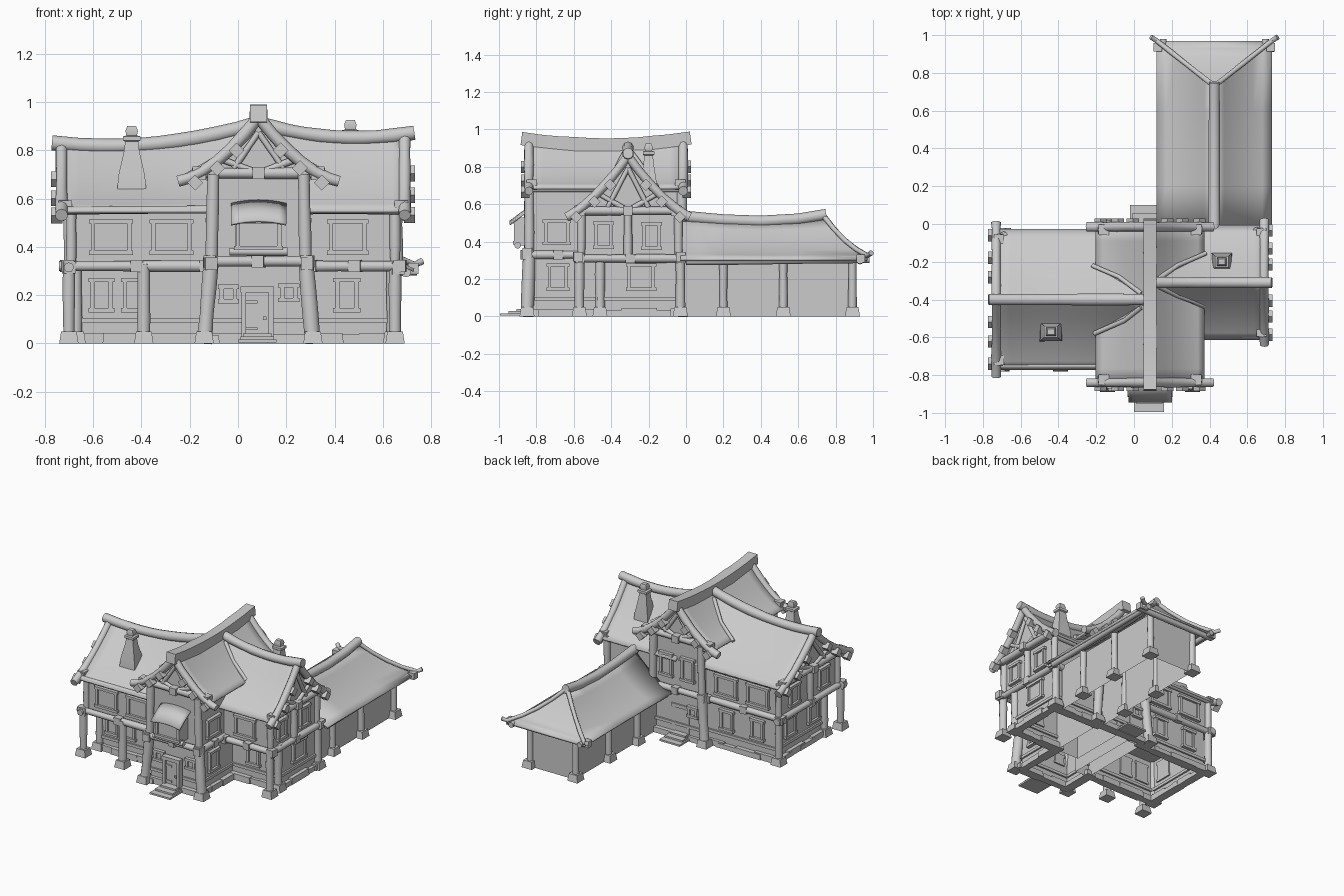
import bpy, bmesh, math, random
from mathutils import Vector, Matrix

random.seed(4)
if "Cube" in bpy.data.objects:
    bpy.data.objects.remove(bpy.data.objects["Cube"])

clay = bpy.data.materials.new("warm_grey")
clay.use_nodes = True
COLOUR = (0.6, 0.6, 0.6, 1)
clay.diffuse_color = COLOUR
clay.node_tree.nodes["Principled BSDF"].inputs["Base Color"].default_value = COLOUR


def finish(name, bm, smooth=True):
    bmesh.ops.recalc_face_normals(bm, faces=bm.faces)
    mesh = bpy.data.meshes.new(name)
    bm.to_mesh(mesh)
    bm.free()
    mesh.materials.append(clay)
    ob = bpy.data.objects.new(name, mesh)
    bpy.context.scene.collection.objects.link(ob)
    if smooth:
        bpy.ops.object.select_all(action="DESELECT")
        ob.select_set(True)
        bpy.context.view_layer.objects.active = ob
        bpy.ops.object.shade_smooth_by_angle(angle=math.radians(40))
    return ob


def loft(name, rings, closed=True):
    bm = bmesh.new()
    vs = [[bm.verts.new(p) for p in r] for r in rings]
    n = len(vs[0])
    for a, b in zip(vs, vs[1:]):
        for i in range(n if closed else n - 1):
            j = (i + 1) % n
            bm.faces.new((a[i], a[j], b[j], b[i]))
    if closed:
        bm.faces.new(vs[0])
        bm.faces.new(vs[-1])
    return finish(name, bm)


def beam(name, pts, r, sides=10, jitter=0.1):
    """Rough timber swept along a path."""
    pts = [Vector(p) for p in pts]
    if len(pts) == 2:
        pts = [pts[0].lerp(pts[1], t / 3) for t in range(4)]
    rings = []
    for i, p in enumerate(pts):
        d = (pts[min(i + 1, len(pts) - 1)] - pts[max(i - 1, 0)]).normalized()
        ref = Vector((0, 0, 1)) if abs(d.z) < 0.9 else Vector((0, 1, 0))
        a = d.cross(ref).normalized()
        b = a.cross(d)
        rr = r * random.uniform(1 - jitter, 1 + jitter)
        rings.append([p + rr * (a * math.cos(t) + b * math.sin(t)) for t in
                      [math.tau * (k + 0.5) / sides for k in range(sides)]])
    return loft(name, rings)


def box(name, lo, hi, taper=1.0, rot=None, open_bottom=False):
    lo, hi = Vector(lo), Vector(hi)
    size = hi - lo
    bm = bmesh.new()
    bmesh.ops.create_cube(bm, size=1)
    for v in bm.verts:
        k = taper if v.co.z > 0 else 1
        v.co = Vector((v.co.x * k * size.x, v.co.y * k * size.y, v.co.z * size.z))
        if rot:
            v.co = rot @ v.co
        v.co += (lo + hi) / 2
    if open_bottom:
        bm.normal_update()
        bmesh.ops.delete(bm, geom=[f for f in bm.faces if f.normal.z < -0.5], context="FACES")
    return finish(name, bm, False)


def cube(name, c, s, rot=None):
    c, h = Vector(c), Vector((s, s, s)) / 2
    return box(name, c - h, c + h, rot=rot)


def facing(deg, origin):
    """Local frame for wall details: x along the wall, -y outward."""
    return Matrix.Translation(origin) @ Matrix.Rotation(math.radians(deg), 4, "Z")


def window(c, w, h, deg=0):
    m = facing(deg, c)
    parts = [box("window_pane", (-w/2, -.008, -h/2), (w/2, .01, h/2))]
    for s in (-1, 1):
        parts.append(box("window_jamb", (s*w/2 - .009, -.02, -h/2), (s*w/2 + .009, .01, h/2)))
        parts.append(box("window_rail", (-w/2 - .016, -.024, s*h/2 - .009), (w/2 + .016, .01, s*h/2 + .009)))
    for p in parts:
        p.matrix_world = m


def door(c, deg=0):
    m = facing(deg, c)
    parts = [box("door_leaf", (-.05, -.01, 0), (.05, .01, .21)), box("door_lintel", (-.07, -.03, .205), (.07, .01, .23)),
             cube("door_handle", (.03, -.015, .1), .014)]
    for s in (-1, 1):
        parts.append(box("door_jamb", (s*.056 - .01, -.025, 0), (s*.056 + .01, .01, .21)))
    for z in (.05, .16):
        parts.append(box("door_hinge", (-.05, -.017, z), (0, 0, z + .012)))
    for i in range(3):
        parts.append(box("door_step", (-.08 + .01*i, -.15 + .045*i, 0), (.08 - .01*i, 0, .012 + .012*i)))
    for p in parts:
        p.matrix_world = m


def bell(t, k):
    return t + k * t * (1 - t)


def wing(name, axis, c, half, s0, s1, za, zb, sag, eave, k, ends, reach, ridge_r, ridge_sides):
    """Gabled roof with ridge beam and timbered gable ends."""
    P = (lambda s, u, z: Vector((s, c + u, z))) if axis == "x" else (lambda s, u, z: Vector((c + u, s, z)))

    def ridge(s):
        t = (s - s0) / (s1 - s0)
        return za + (zb - za) * t - 4 * sag * t * (1 - t)

    def height(s, u):
        return ridge(s) - (ridge(s) - eave) * bell(abs(u) / half, k)

    ss = [s0 + (s1 - s0) * i / 10 for i in range(11)]
    us = [half * i / 8 for i in range(-8, 9)]
    roof = loft(name + "_roof", [[P(s, u, height(s, u)) for u in us] for s in ss], closed=False)
    mod = roof.modifiers.new("thickness", "SOLIDIFY")
    mod.thickness, mod.offset = .016, 0
    ext = [s0 - (.03 if s0 in ends else 0)] + ss[1:-1] + [s1 + (.03 if s1 in ends else 0)]
    beam(name + "_ridge", [P(s, 0, ridge(s) + .01) for s in ext], ridge_r, ridge_sides, .05)
    for e in ends:
        out = 1 if e == s1 else -1
        w = e - out * .045                       # wall plane
        f = e - out * .025                       # timber plane
        hw = half * .86
        outline = [(u * .93, height(w, u * .93) - .012) for u in us]
        loft(name + "_gable_wall", [[P(w - out*d, u, z) for u, z in outline] for d in (0, .04)])
        for sgn in (-1, 1):
            run = [sgn * half * t for t in (0, .2, .4, .6, .8, 1, reach)]
            beam(name + "_rafter", [P(e - out*.01, u, height(e, u) if abs(u) <= half else eave - .014) for u in run], .025)
            for t in (.32, .6, .92):
                u = sgn * half * t
                ang = Matrix.Rotation(math.radians(45), 3, "X" if axis == "x" else "Y")
                cube(name + "_peg", P(e + out*.01, u, height(e, u) - .03), .046, ang)
            zt = eave + .02
            top = .5
            beam(name + "_brace", [P(f, 0, zt), P(f, sgn*half*top, height(f, half*top) - .02)], .014)
            beam(name + "_high_brace", [P(f, sgn*half*.36, zt + .02), P(f, 0, ridge(f) - .06)], .013)
            cube(name + "_tie_end", P(f, sgn*hw, zt), .055)
        beam(name + "_tie_beam", [P(f, -hw - .03, eave + .02), P(f, hw + .03, eave + .02)], .023)
        cube(name + "_tie_block", P(f + out*.012, 0, eave + .02), .05)
    return height


wing("left_wing", "x", -.4, .37, -.74, .08, .817, .9, .042, .545, .35, [-.74], 1.1, .032, 10)
wing("right_wing", "x", -.31, .3, .09, .7, .9, .857, .035, .545, .35, [.7], 1.1, .03, 10)
cross_z = wing("cross_wing", "y", .085, .285, -.85, -.005, .937, .94, .03, .685, .5, [-.85, -.005], 1.17, .05, 4)

# Valley timbers where the roofs meet
for run in ([(.04, -.37), (-.08, -.28), (-.22, -.22)], [(.04, -.44), (-.05, -.51), (-.21, -.58)],
            [(.13, -.29), (.23, -.22), (.38, -.155)], [(.13, -.33), (.23, -.38), (.37, -.43)]):
    beam("valley_timber", [(x, y, cross_z(y, x - .085) + .012) for x, y in run], .013)

# Wall blocks: lower storeys are open underneath
for n, lo, hi, op in [("left_lower_wall", (-.66, -.6, 0), (0, -.07, .33), True),
                      ("left_upper_wall", (-.685, -.72, .31), (0, -.07, .57), False),
                      ("right_lower_wall", (.1, -.46, 0), (.64, -.05, .33), True),
                      ("right_upper_wall", (.1, -.56, .31), (.645, -.05, .57), False),
                      ("cross_wall", (-.11, -.82, 0), (.28, -.03, .7), True)]:
    box(n, lo, hi, open_bottom=op)

# Sill boards and stone footings around the ground floor
for x0, y0, x1, y1 in [(-.67, -.6, -.1, -.6), (-.67, -.07, -.1, -.07), (-.66, -.6, -.66, -.07),
                       (.28, -.46, .65, -.46), (.64, -.46, .64, -.04), (.28, -.05, .64, -.05),
                       (-.12, -.82, .29, -.82), (-.11, -.82, -.11, -.6), (.28, -.82, .28, -.46), (-.12, -.03, .29, -.03)]:
    box("sill_board", (x0 - .012, y0 - .012, .085), (x1 + .012, y1 + .012, .105))
    a, b = Vector((x0, y0, .015)), Vector((x1, y1, .015))
    n = max(2, round((b - a).length / .14))
    for i in range(n):
        p, q = a.lerp(b, i / n), a.lerp(b, (i + 1) / n)
        r = random.uniform(.022, .036)
        box("footing_stone", (p.x - r, p.y - r, 0), (q.x + r, q.y + r, random.uniform(.03, .046)), .95)


def post(x, y, z0, z1, r=.026, lean=(0, 0)):
    if z0 == 0:
        box("post_base", (x - .04, y - .04, 0), (x + .04, y + .04, .05), .8)
    beam("post", [(x, y, z0), (x + lean[0], y + lean[1], z1)], r)


# Posts: porch, corners, upper storeys
for x, y in [(-.7, -.74), (-.39, -.74), (.65, -.57), (.64, -.46), (.65, -.03), (-.67, -.6), (-.69, -.06)]:
    post(x, y, 0, .33)
for x, y in [(-.69, -.72), (-.7, -.4), (-.69, -.06), (.65, -.56), (.66, -.31), (.65, -.04)]:
    post(x, y, .33, .57, .022)
for x, sx in ((-.14, 1), (.31, -1)):
    for y, sy in ((-.85, 1), (-.01, -1)):
        post(x, y, 0, .35, .032, (sx * .03, sy * .012))
        post(x + sx*.03, y + sy*.012, .33, .7, .026, (sx * .008, 0))

# Floor beams and eave beams with squared ends
for a, b in [((-.74, -.74, .32), (-.1, -.74, .32)), ((-.7, -.78, .315), (-.7, -.02, .315)),
             ((-.74, -.06, .32), (-.1, -.06, .32)), ((.28, -.575, .32), (.69, -.575, .32)),
             ((.66, -.6, .31), (.66, 0, .31)), ((.28, -.03, .32), (.69, -.03, .32)),
             ((-.14, -.845, .34), (.31, -.845, .34)), ((-.14, -.015, .34), (.31, -.015, .34)),
             ((-.115, -.87, .33), (-.115, -.6, .33)), ((.285, -.87, .33), (.285, -.5, .33))]:
    beam("floor_beam", [a, b], .022)
    for t in (0.05, .5, .95):
        cube("beam_block", Vector(a).lerp(Vector(b), t), .05, Matrix.Rotation(random.uniform(-.2, .2), 3, "Z"))
for a, b in [((-.72, -.75, .55), (-.1, -.75, .555)), ((-.72, -.05, .545), (-.1, -.05, .545)),
             ((.3, -.59, .55), (.68, -.59, .55)), ((.3, -.04, .545), (.68, -.04, .545)),
             ((-.115, -.84, .68), (-.115, -.01, .68)), ((.285, -.84, .68), (.285, -.01, .68))]:
    beam("eave_beam", [a, b], .015)

# Windows
for x, y, z, w, h, d in [(-.525, -.72, .44, .15, .13, 0), (-.275, -.72, .44, .15, .13, 0), (.455, -.56, .44, .14, .13, 0),
                         (-.565, -.6, .2, .075, .125, 0), (-.43, -.6, .2, .075, .125, 0), (.45, -.46, .2, .08, .125, 0),
                         (-.04, -.82, .205, .055, .06, 0), (.21, -.82, .21, .055, .06, 0),
                         (.645, -.44, .435, .08, .13, 90), (.645, -.185, .43, .08, .13, 90), (.64, -.24, .21, .13, .13, 90),
                         (.28, -.69, .45, .12, .12, 90), (.28, -.685, .21, .09, .13, 90), (-.11, -.78, .45, .07, .12, -90),
                         (-.685, -.56, .435, .09, .13, -90), (-.685, -.23, .435, .09, .13, -90),
                         (-.66, -.48, .21, .1, .13, -90), (-.66, -.22, .21, .1, .13, -90),
                         (-.525, -.07, .44, .15, .13, 180), (-.275, -.07, .44, .15, .13, 180),
                         (-.52, -.07, .2, .08, .13, 180), (-.28, -.07, .2, .08, .13, 180),
                         (0, -.03, .5, .08, .15, 180), (.17, -.03, .5, .08, .15, 180), (-.04, -.03, .21, .055, .06, 180)]:
    window(Vector((x, y, z)), w, h, d)
door(Vector((.08, -.845, .005)))
door(Vector((.06, -.05, .005)), 180)

# Bay window with a gently bowed awning
box("bay_box", (-.01, -.9, .38), (.18, -.8, .53))
window(Vector((.085, -.9, .45)), .17, .11)
beam("bay_sill", [(-.035, -.9, .38), (.205, -.9, .38)], .016)
arc = [i / 4 for i in range(-4, 5)]
awning = loft("bay_awning", [[(.085 + u * w, y, z - .014 * u * u) for u in arc] for w, y, z in
                             ((.115, -.82, .595), (.115, -.88, .56), (.115, -.945, .51))], closed=False)
awning.modifiers.new("thickness", "SOLIDIFY").thickness = .01

# Chimneys: square tapered stacks with a pot
for x, y, z0, d in ((-.44, -.57, .635, .055), (.465, -.2, .66, .05)):
    rings = [[(x + sx*w, y + sy*w*.85, z0 + h) for sx, sy in ((-1, -1), (1, -1), (1, 1), (-1, 1))]
             for w, h in ((d + .005, 0), (d, .06), (.032, .16), (.027, .2), (.036, .205), (.036, .222),
                          (.022, .226), (.026, .245), (.018, .265))]
    loft("chimney", rings)


# Rear barn: hipped roof with wide eaves, beams, posts and an inset wall sheet
def barn_ring(d):
    xl, xr, ye = .12 + .305 * d, .73 - .305 * d, .97 - .24 * d
    z = .31 + .22 * (d - .5 * d * (1 - d))
    side = [(-.03, 0), (.2, .6), (.4, 1), (.6, .7)]
    left = [(xl, y, z - .02 * s * d) for y, s in side] + [(xl, ye, z)]
    return left + [(xr, y, zz) for _, y, zz in reversed(left)]


barn = loft("barn_roof", [barn_ring(i / 6 * .995) for i in range(7)], closed=False)
barn.modifiers.new("thickness", "SOLIDIFY").thickness = .014
beam("barn_ridge", [(.425, -.03, .535), (.425, .2, .515), (.425, .4, .508), (.425, .6, .52), (.425, .75, .545)], .03)
for s in (-1, 1):
    beam("barn_hip", [(.425 + s*.305*(1-d), .97 - .24*d, .325 + .22*(d - .5*d*(1-d))) for d in (1, .75, .5, .25, 0)]
         + [(.425 + s*.335, .99, .34)], .014)
    beam("barn_eave_beam", [(.425 + s*.27, 0, .295), (.425 + s*.27, .98, .305)], .02)
    for y in (.2, .52, .89):
        post(.425 + s*.18, y, 0, .33, .022)
    cube("barn_corner_block", (.425 + s*.3, .935, .31), .045)
beam("barn_end_beam", [(.11, .93, .3), (.74, .93, .3)], .02)
loft("barn_wall", [[(x, y, z) for x, y in ((.255, -.03), (.255, .89), (.595, .89), (.595, -.03))]
                   for z in (0, .33)], closed=False)
